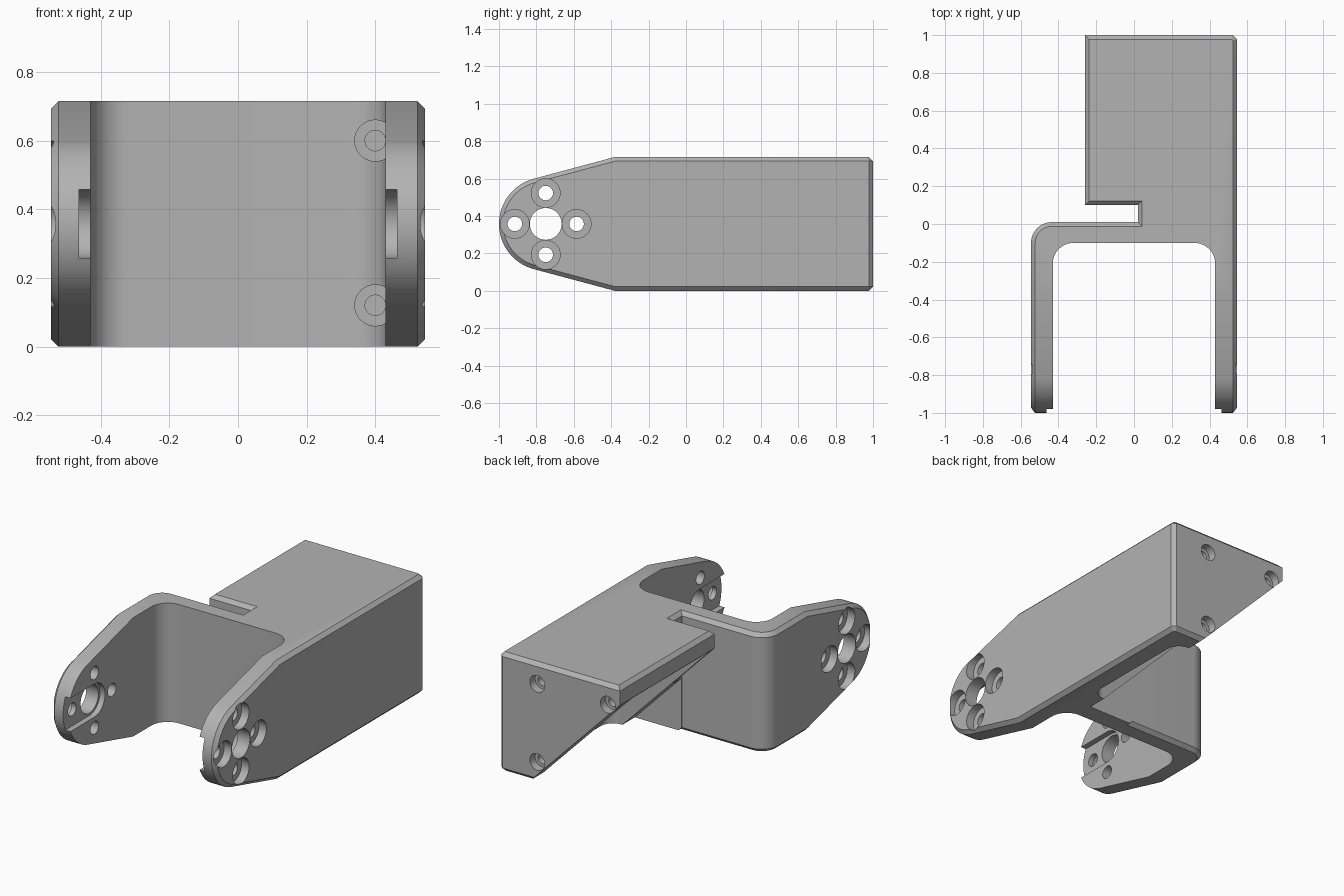
import bpy, bmesh
from math import cos, sin, radians, tan
from mathutils import Vector

cube = bpy.data.objects.get("Cube")
if cube:
    bpy.data.objects.remove(cube, do_unlink=True)

H = 0.715            # overall height
W = 0.545            # half width
C = 0.022            # chamfer
PIVOT = (-0.75, H / 2)

grey = bpy.data.materials.new("matte_grey")
grey.use_nodes = True
grey.diffuse_color = (0.45, 0.45, 0.45, 1)
grey.node_tree.nodes["Principled BSDF"].inputs["Base Color"].default_value = (0.45, 0.45, 0.45, 1)


def arc(cx, cy, r, a0, a1, n=12):
    angles = [radians(a0 + (a1 - a0) * i / n) for i in range(n + 1)]
    return [(cx + r * cos(a), cy + r * sin(a)) for a in angles]


def circle(cx, cy, r, n=40):
    return arc(cx, cy, r, 0, 360, n)[:-1]


def rounded_rect(x0, x1, y0, y1, r):
    return (arc(x1 - r, y1 - r, r, 0, 90) + arc(x0 + r, y1 - r, r, 90, 180)
            + arc(x0 + r, y0 + r, r, 180, 270) + arc(x1 - r, y0 + r, r, 270, 360))


def inset(poly, d):
    """Shrink a counter-clockwise outline with mitred corners."""
    out = []
    for i, p in enumerate(poly):
        a, b, c = Vector(poly[i - 1]), Vector(p), Vector(poly[(i + 1) % len(poly)])
        e, f = (b - a).normalized(), (c - b).normalized()
        n, m = Vector((-e.y, e.x)), Vector((-f.y, f.x))
        out.append(tuple(b + (n + m) * d / (1 + n.dot(m))))
    return out


def loft(name, poly, levels, axis):
    """Stack an outline along an axis; levels are (position, inset)."""
    place = {"x": lambda u, v, t: (t, u, v),
             "y": lambda u, v, t: (u, t, v),
             "z": lambda u, v, t: (u, v, t)}[axis]
    bm = bmesh.new()
    rings = [[bm.verts.new(place(u, v, t)) for u, v in (inset(poly, d) if d else poly)]
             for t, d in levels]
    n = len(poly)
    for lo, hi in zip(rings, rings[1:]):
        for i in range(n):
            bm.faces.new((lo[i], lo[(i + 1) % n], hi[(i + 1) % n], hi[i]))
    bm.faces.new(rings[0])
    bm.faces.new(rings[-1])
    bmesh.ops.recalc_face_normals(bm, faces=bm.faces)
    mesh = bpy.data.meshes.new(name)
    bm.to_mesh(mesh)
    bm.free()
    mesh.materials.append(grey)
    ob = bpy.data.objects.new(name, mesh)
    bpy.context.collection.objects.link(ob)
    return ob


def combine(target, tool, operation="DIFFERENCE"):
    tool.hide_render = True
    mod = target.modifiers.new("cut", "BOOLEAN")
    mod.operation, mod.object, mod.solver = operation, tool, "EXACT"
    bpy.context.view_layer.objects.active = target
    bpy.ops.object.modifier_apply(modifier=mod.name)
    bpy.data.objects.remove(tool, do_unlink=True)


def cut(poly, t0, t1, axis):
    combine(bracket, loft("cutter", poly, [(t0, 0), (t1, 0)], axis))


# Plan outline: long side, rear block, slot, crossbar and short arm
outline = ([(W, -1.2), (W, 1 - C), (W - C, 1), (-0.26, 1), (-0.26, 0.1), (0.02, 0.1), (0.02, 0.01)]
           + arc(-W + 0.11, -0.1, 0.11, 90, 180) + [(-W, -1.2)])
bracket = loft("clevis_bracket", outline, [(0, C), (C, 0), (H - C, 0), (H, C)], "z")

# Tapered, rounded arm ends with chamfered outer rims
slope = tan(radians(15))
tip = arc(PIVOT[0], PIVOT[1], 0.25, 105, 255, 32)
rise = tip[0][1] + (1.3 - tip[0][0]) * slope
side = tip + [(1.3, H - rise), (1.3, rise)]
e = 0.001
combine(bracket, loft("side_profile", side, [(-W - e, C + e), (-W + C, 0), (W - C, 0), (W + e, C + e)], "x"),
        "INTERSECT")

# Open channel between the arms
cut(rounded_rect(-0.43, 0.43, -1.6, -0.1, 0.11), -0.3, 1, "z")

# Diagonal underside of the rear block, then its hollow
cut([(0.43, -0.1), (-0.36, 0.71), (-0.9, 0.71), (-0.9, -0.1)], 0.012, 1.3, "y")
cut(rounded_rect(-0.7, 0.42, 0.13, 0.88, 0.08), -0.3, 0.6, "z")

# Arm pivots: central bore, four counterbored holes, inner groove
for s in (1, -1):
    cut(circle(*PIVOT, 0.085), s * 0.3, s * 0.7, "x")
    groove = arc(*PIVOT, 0.1, -90, 90) + [(-1.2, PIVOT[1] + 0.1), (-1.2, PIVOT[1] - 0.1)]
    cut(groove, s * 0.3, s * 0.464, "x")
    for dy, dz in ((1, 0), (0, 1), (-1, 0), (0, -1)):
        y, z = PIVOT[0] + dy * 0.165, PIVOT[1] + dz * 0.165
        cut(circle(y, z, 0.039, 24), s * 0.3, s * 0.7, "x")
        cut(circle(y, z, 0.077, 32), s * 0.495, s * 0.7, "x")

# Screw holes in the crossbar front
for z in (0.12, 0.6):
    cut(circle(0.4, z, 0.06, 32), -0.22, -0.04, "y")
    cut(circle(0.4, z, 0.03, 24), -0.22, 0.08, "y")

# Screw holes in the rear plate
for x, z in ((0.29, 0.12), (0.29, 0.59), (-0.18, 0.59)):
    cut(circle(x, z, 0.05, 32), 0.95, 1.2, "y")
    cut(circle(x, z, 0.03, 24), 0.8, 1.2, "y")

bpy.ops.object.select_all(action="DESELECT")
bracket.select_set(True)
bpy.context.view_layer.objects.active = bracket
bpy.ops.object.shade_smooth_by_angle(angle=radians(25))
